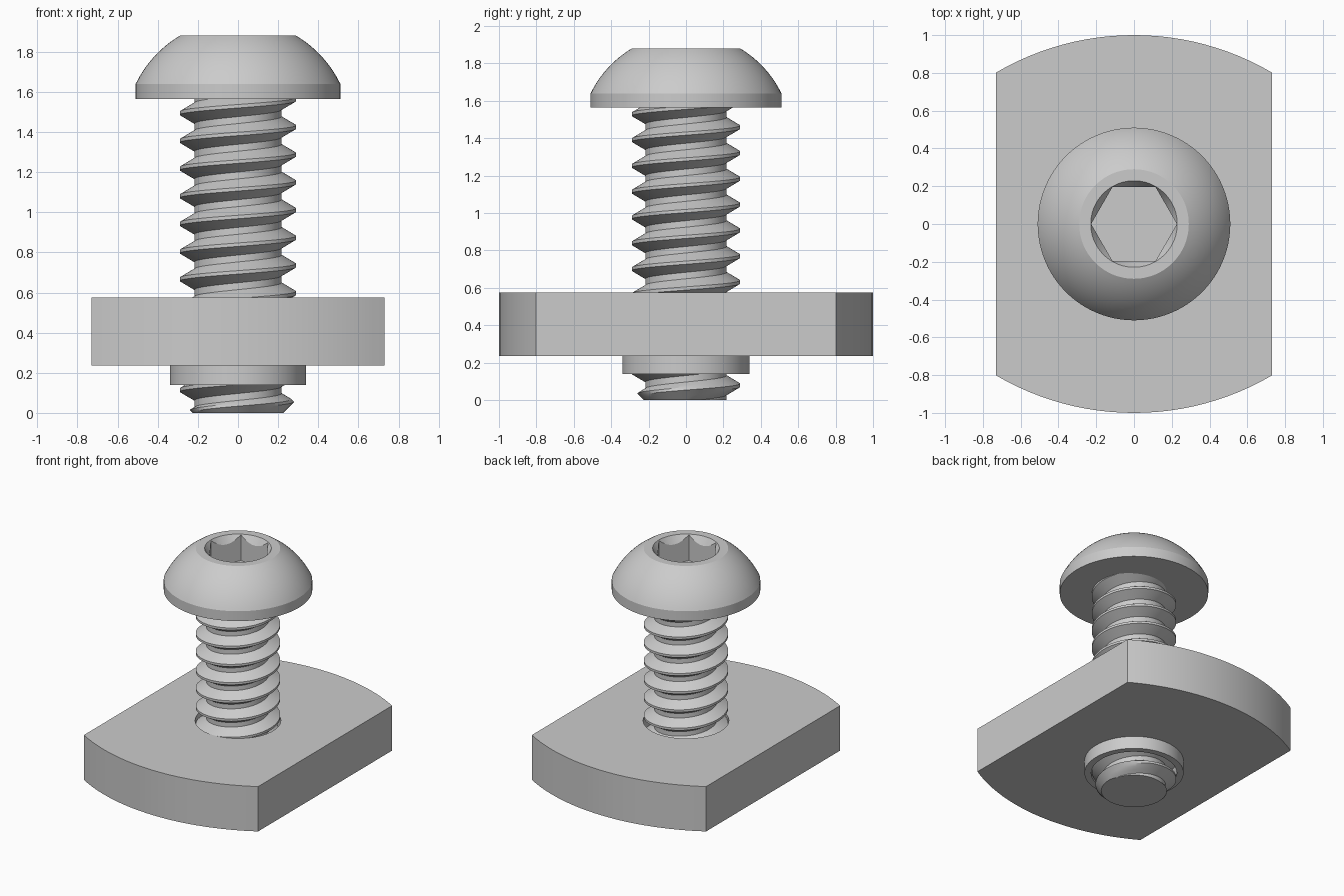
import bpy, bmesh
from math import pi, sin, cos, asin, atan2, sqrt, hypot

if "Cube" in bpy.data.objects:
    bpy.data.objects.remove(bpy.data.objects["Cube"])

TAU = 2 * pi


def finish(name, bm):
    bmesh.ops.remove_doubles(bm, verts=bm.verts, dist=1e-5)
    bmesh.ops.dissolve_degenerate(bm, edges=bm.edges, dist=1e-5)
    bmesh.ops.recalc_face_normals(bm, faces=bm.faces)
    me = bpy.data.meshes.new(name)
    bm.to_mesh(me)
    bm.free()
    ob = bpy.data.objects.new(name, me)
    bpy.context.collection.objects.link(ob)
    return ob


def activate(ob):
    bpy.ops.object.select_all(action='DESELECT')
    ob.select_set(True)
    bpy.context.view_layer.objects.active = ob


def smooth(ob):
    activate(ob)
    bpy.ops.object.shade_smooth_by_angle(angle=0.42)


def lathe(name, profile, n=96):
    """Revolve a closed (radius, z) outline about the z axis."""
    bm = bmesh.new()
    rings = [[bm.verts.new((r * cos(TAU * j / n), r * sin(TAU * j / n), z))
              for j in range(n)] if r > 0 else [bm.verts.new((0, 0, z))] * n
             for r, z in profile]
    for a, b in zip(rings, rings[1:] + rings[:1]):
        for j in range(n):
            k = (j + 1) % n
            quad = list(dict.fromkeys((a[j], a[k], b[k], b[j])))
            if len(quad) > 2:
                bm.faces.new(quad)
    return finish(name, bm)


def prism(name, outline, z0, z1):
    bm = bmesh.new()
    low = [bm.verts.new((x, y, z0)) for x, y in outline]
    face = bm.faces.new(low)
    top = bmesh.ops.extrude_face_region(bm, geom=[face])['geom']
    for v in top:
        if isinstance(v, bmesh.types.BMVert):
            v.co.z = z1
    return finish(name, bm)


def cut(ob, cutter):
    cutter.hide_render = True
    mod = ob.modifiers.new("cut", 'BOOLEAN')
    mod.operation, mod.solver, mod.object = 'DIFFERENCE', 'EXACT', cutter
    activate(ob)
    bpy.ops.object.modifier_apply(modifier=mod.name)
    bpy.data.objects.remove(cutter)


# Plate: straight sides, arched ends, round hole
HW, CORNER = 0.73, 0.802
sag = 1 - CORNER
R = (HW ** 2 + sag ** 2) / (2 * sag)
half = asin(HW / R)
arc = [(R * sin(half * (1 - i / 12)), 1 - R + R * cos(half * (1 - i / 12)))
       for i in range(25)]
plate = prism("plate", arc + [(-x, -y) for x, y in arc], 0.235, 0.575)
cut(plate, lathe("hole_cutter", [(0, 0.1), (0.294, 0.1), (0.294, 0.7), (0, 0.7)]))
smooth(plate)

# Collar under the plate
smooth(lathe("collar", [(0.294, 0.14), (0.34, 0.14), (0.34, 0.235), (0.294, 0.235)]))

# Button head: short rim and spherical dome with a flat top
BASE, RIM, TOP = 1.565, 1.64, 1.88
r0, r1 = 0.51, 0.29
c = (r1 ** 2 + TOP ** 2 - r0 ** 2 - RIM ** 2) / (2 * (TOP - RIM))
rad = hypot(r0, RIM - c)
a0, a1 = atan2(RIM - c, r0), atan2(TOP - c, r1)
dome = [(rad * cos(a0 + (a1 - a0) * i / 14), c + rad * sin(a0 + (a1 - a0) * i / 14))
        for i in range(15)]
head = lathe("button_head", [(0, BASE), (r0, BASE)] + dome + [(0, TOP)])

# Hex socket with a conical lead-in
HEX = 0.227
cut(head, prism("hex_cutter", [(HEX * cos(i * pi / 3), HEX * sin(i * pi / 3))
                               for i in range(6)], TOP - 0.2, TOP + 0.1))
cone_r = lambda z: 0.229 - (TOP - z) / sqrt(3)
cut(head, lathe("cone_cutter", [(0, 1.78), (cone_r(1.78), 1.78),
                                (cone_r(1.93), 1.93), (0, 1.93)]))
smooth(head)

# Threaded shank: right-hand helix, chamfered at the tip
P, MAJOR, DEPTH, Z0, N = 0.138, 0.29, 0.073, 0.045, 96
steps = (-0.375, -0.27, -0.167, -0.0625, 0.0625, 0.167, 0.27, 0.375)


def thread_radius(z, t):
    u = abs(((z - Z0) / P - t + 0.5) % 1 - 0.5)
    r = MAJOR - DEPTH * min(1, max(0, (u - 0.0625) / 0.3125))
    return min(r, 0.225 + z)


bm = bmesh.new()
cols = []
for j in range(N + 1):
    t = j / N
    col = []
    for k in range(-3, 14):
        for s in steps:
            z = min(BASE, max(0, Z0 + P * (s + k + t)))
            r = thread_radius(z, t)
            col.append(bm.verts.new((r * cos(TAU * t), r * sin(TAU * t), z)))
    cols.append(col)
for a, b in zip(cols, cols[1:]):
    for i in range(len(a) - 1):
        bm.faces.new((a[i], b[i], b[i + 1], a[i + 1]))
# stitch the seam, where one turn has climbed a full pitch
bmesh.ops.remove_doubles(bm, verts=bm.verts, dist=1e-5)
bmesh.ops.dissolve_degenerate(bm, edges=bm.edges, dist=1e-5)
bmesh.ops.holes_fill(bm, edges=[e for e in bm.edges if e.is_boundary], sides=0)
smooth(finish("threaded_shank", bm))
